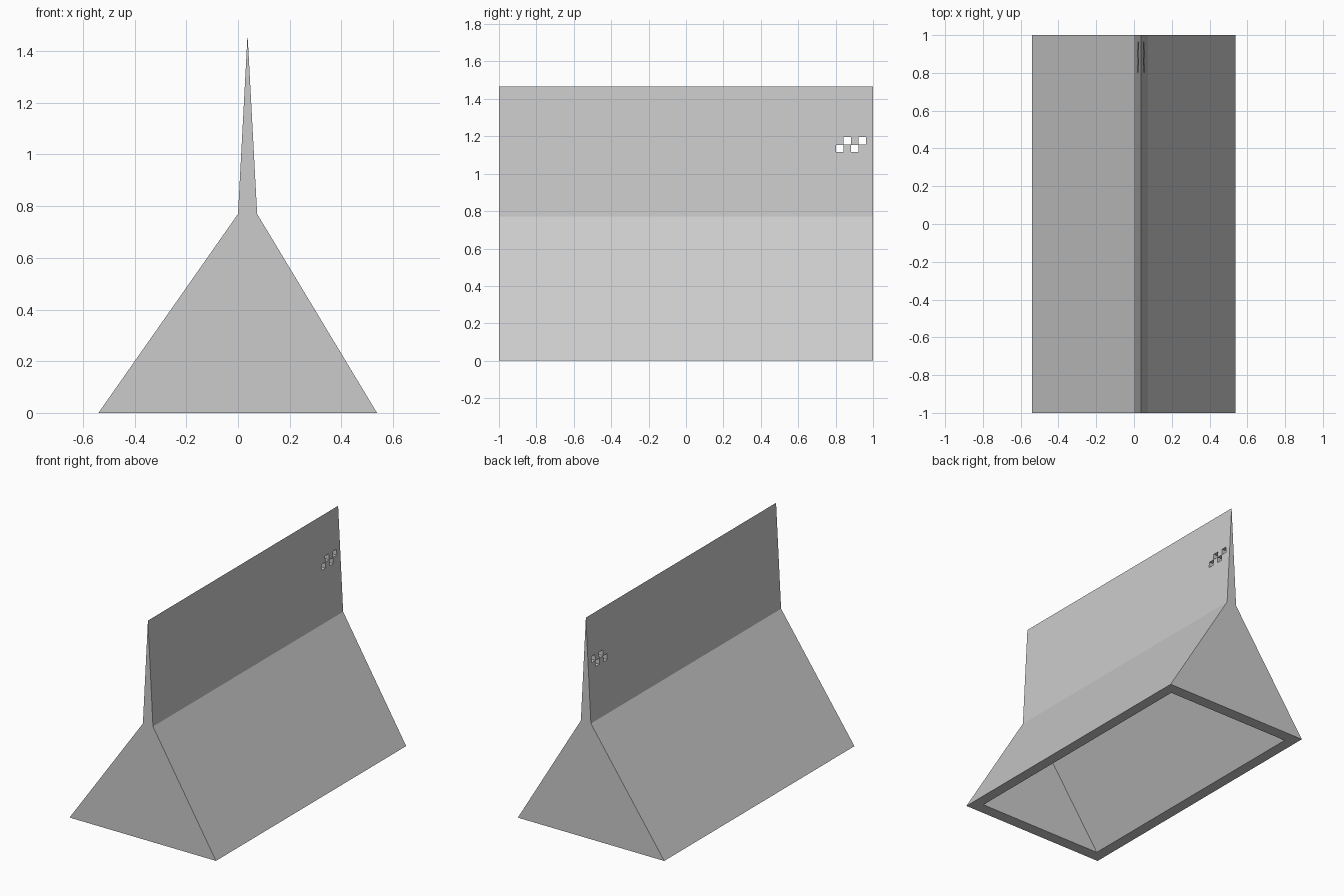
import bpy, bmesh

if "Cube" in bpy.data.objects:
    bpy.data.objects.remove(bpy.data.objects["Cube"])


def prism(name, profile, y0, y1):
    """Extrude an (x, z) profile along y."""
    bm = bmesh.new()
    face = bm.faces.new([bm.verts.new((x, y0, z)) for x, z in profile])
    ext = bmesh.ops.extrude_face_region(bm, geom=[face])
    verts = [g for g in ext["geom"] if isinstance(g, bmesh.types.BMVert)]
    bmesh.ops.translate(bm, verts=verts, vec=(0, y1 - y0, 0))
    bmesh.ops.recalc_face_normals(bm, faces=bm.faces)
    mesh = bpy.data.meshes.new(name)
    bm.to_mesh(mesh)
    bm.free()
    obj = bpy.data.objects.new(name, mesh)
    bpy.context.collection.objects.link(obj)
    return obj


def cut(target, cutter):
    """Subtract a cutter, apply, then remove it."""
    mod = target.modifiers.new("cut", "BOOLEAN")
    mod.operation = "DIFFERENCE"
    mod.solver = "EXACT"
    mod.object = cutter
    cutter.hide_render = True
    bpy.context.view_layer.objects.active = target
    bpy.ops.object.modifier_apply(modifier=mod.name)
    bpy.data.objects.remove(cutter)


# Wedge base with a thin tapering fin
body = prism("finned_wedge_body",
             [(-0.54, 0), (0.538, 0), (0.074, 0.77), (0.037, 1.465), (0, 0.77)],
             -1, 1)

# Hollow underside, following the sloped walls
cut(body, prism("underside_cavity",
                [(-0.536, -0.1), (0.526, -0.1), (0.035, 0.715)], -0.92, 0.92))

# Staggered square through-holes near the back of the fin
cell = 0.0405
size = 0.0395
for i in range(4):
    y = 0.802 + i * cell
    z = 1.115 + (i % 2) * cell
    cut(body, prism("fin_hole",
                    [(-0.2, z), (0.3, z), (0.3, z + size), (-0.2, z + size)],
                    y, y + size))
